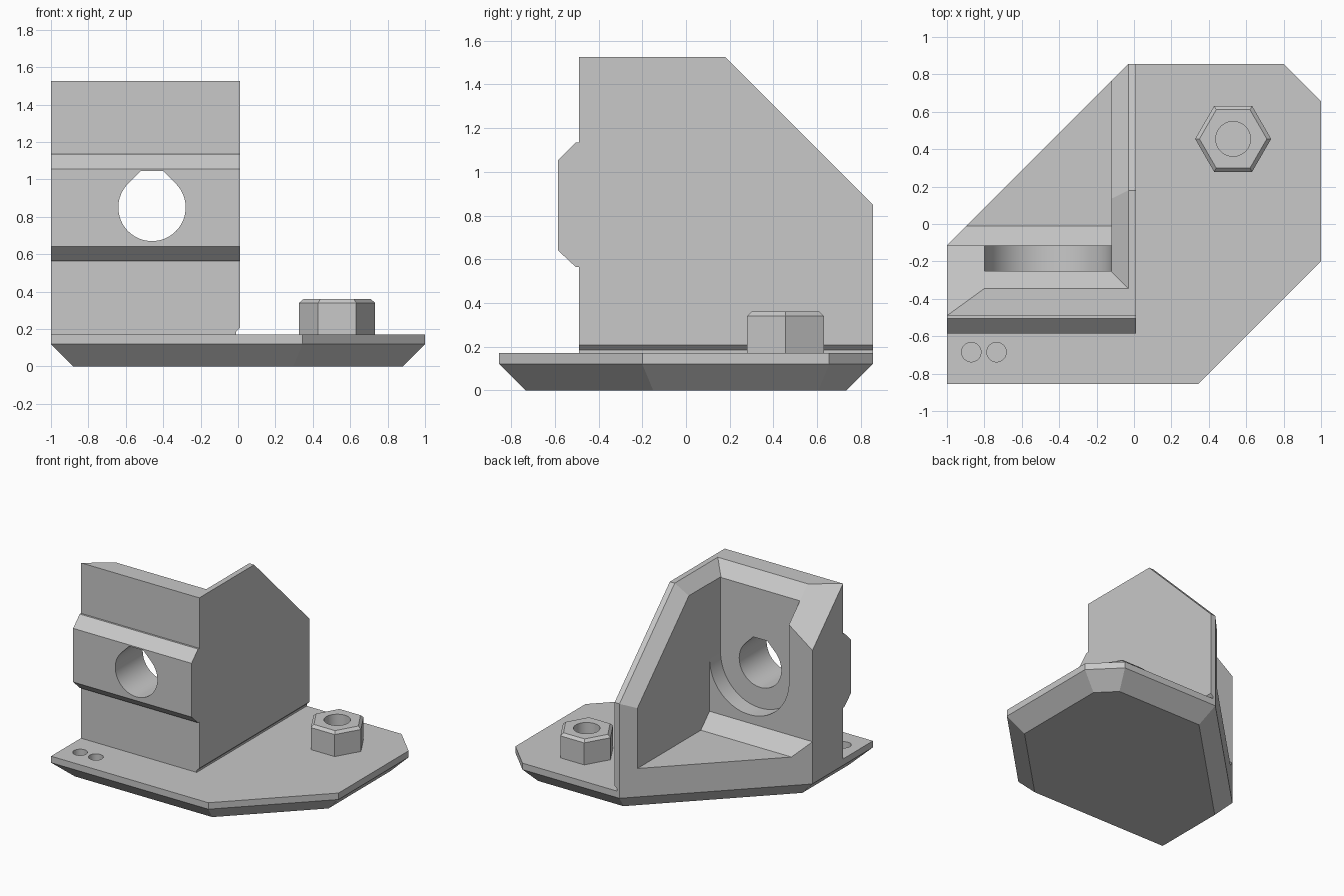
import bpy, bmesh, math
from mathutils import Vector

cube = bpy.data.objects.get("Cube")
if cube:
    bpy.data.objects.remove(cube, do_unlink=True)

SHADE = (0.58, 0.58, 0.58, 1)
gray = bpy.data.materials.new("plain_gray")
gray.use_nodes = True
gray.diffuse_color = SHADE
gray.node_tree.nodes["Principled BSDF"].inputs["Base Color"].default_value = SHADE


def finish(name, bm):
    bmesh.ops.recalc_face_normals(bm, faces=bm.faces)
    mesh = bpy.data.meshes.new(name)
    bm.to_mesh(mesh)
    bm.free()
    mesh.materials.append(gray)
    ob = bpy.data.objects.new(name, mesh)
    bpy.context.collection.objects.link(ob)
    return ob


def slice_off(bm, point, normal):
    """Remove everything on the normal's side of a plane and cap the cut."""
    geom = bm.verts[:] + bm.edges[:] + bm.faces[:]
    cut = bmesh.ops.bisect_plane(bm, geom=geom, dist=1e-5, plane_co=point,
                                 plane_no=Vector(normal).normalized(), clear_outer=True)
    edges = [e for e in cut["geom_cut"] if isinstance(e, bmesh.types.BMEdge) and e.is_boundary]
    if edges:
        bmesh.ops.contextual_create(bm, geom=edges)


def convex(name, planes):
    """Solid bounded by planes given as (point, outward normal)."""
    bm = bmesh.new()
    bmesh.ops.create_cube(bm, size=6)
    for point, normal in planes:
        slice_off(bm, point, normal)
    return finish(name, bm)


def prism(name, profile, axis, start, end, cuts=()):
    """Extrude a 2D profile along x, y or z, then trim it with planes."""
    def place(p, d):
        return {"x": (d, p[0], p[1]), "y": (p[0], d, p[1]), "z": (p[0], p[1], d)}[axis]
    bm = bmesh.new()
    face = bm.faces.new([bm.verts.new(place(p, start)) for p in profile])
    ext = bmesh.ops.extrude_face_region(bm, geom=[face])
    move = Vector(place((0, 0), end - start))
    bmesh.ops.translate(bm, vec=move, verts=[v for v in ext["geom"] if isinstance(v, bmesh.types.BMVert)])
    for point, normal in cuts:
        slice_off(bm, point, normal)
    return finish(name, bm)


def arc(cx, cy, r, a, b, n):
    return [(cx + r * math.cos(math.radians(a + (b - a) * i / n)),
             cy + r * math.sin(math.radians(a + (b - a) * i / n))) for i in range(n + 1)]


def subtract(target, *cutters):
    for c in cutters:
        bpy.context.view_layer.objects.active = target
        mod = target.modifiers.new("cut", 'BOOLEAN')
        mod.operation, mod.solver, mod.object = 'DIFFERENCE', 'EXACT', c
        bpy.ops.object.modifier_apply(modifier=mod.name)
        bpy.data.objects.remove(c, do_unlink=True)


def round_hole(x, y, r, bottom, top):
    return prism("hole_cutter", arc(x, y, r, 0, 360, 48)[:-1], "z", bottom, top)


# Base plate with chamfered underside
TOP, RIM = 0.17, 0.12
outline = [(-1, -.855), (.345, -.855), (1, -.2), (1, .655), (.8, .855), (-.03, .855), (-1, -.115)]
planes = [((0, 0, 0), (0, 0, -1)), ((0, 0, TOP), (0, 0, 1))]
for (ax, ay), (bx, by) in zip(outline, outline[1:] + outline[:1]):
    n = Vector((by - ay, ax - bx, 0)).normalized()
    planes += [((ax, ay, RIM), n), ((ax, ay, RIM), n + Vector((0, 0, -1)))]
base = convex("base_plate", planes)
subtract(base, round_hole(-.87, -.685, .052, .11, .3), round_hole(-.735, -.685, .052, .11, .3),
         round_hole(.53, .455, .093, .08, .5))

# Upright block with front rib, trimmed along the back diagonal and the left corner
side = [(-.49, TOP), (.855, TOP), (.855, .85), (.18, 1.525), (-.49, 1.525), (-.49, 1.135),
        (-.505, 1.135), (-.585, 1.055), (-.585, .64), (-.505, .565), (-.49, .565)]
bracket = prism("corner_bracket", side, "x", -1, .012,
                [((-1, -.115, 0), (-1, 1, 0)), ((-1, -.49, 1.525), (-.725, 1, 1))])

# Pocket with ramped floor, washer seat, and keyed through hole
CX, CZ, SEAT = -.46, .85, .339
pocket = prism("pocket_cutter", [(-.116, .446), (-.01, .34), (2, .34), (2, 2), (-.116, 2)], "x", -2, -.12)
seat = prism("seat_cutter", arc(CX, CZ, SEAT, 180, 360, 40) + [(CX + SEAT, 2.1), (CX - SEAT, 2.1)],
             "y", -.25, .2)
bore = prism("bore_cutter", arc(CX, CZ, .18, 135, 405, 48) + [(CX + .06, 1.045), (CX - .06, 1.045)],
             "y", -1, .3)

# Chamfers along the inner top rims
top_rim = convex("top_rim_cutter", [((0, -.345, 1.525), (0, -1, -1)), ((-.03, 0, 1.525), (1, 0, -1))])
slope_rim = convex("slope_rim_cutter", [((0, .05, 0), (0, -1, 0)), ((-.03, .18, 1.525), (1.49, -1, -1))])

# Undercut at the foot of the side wall
foot = prism("foot_cutter", [(.03, .225), (-.01, .185), (-.01, .1), (.1, .1), (.1, .225)], "y", -2, 2)
subtract(bracket, pocket, seat, bore, top_rim, slope_rim, foot)

# Hex nut with chamfered top
center = Vector((.53, .455, 0))
planes = [((0, 0, TOP), (0, 0, -1)), ((0, 0, .36), (0, 0, 1))]
for i in range(6):
    a = math.radians(30 + 60 * i)
    n = Vector((math.cos(a), math.sin(a), 0))
    p = center + n * .176 + Vector((0, 0, .34))
    planes += [(p, n), (p, n + Vector((0, 0, 1)))]
nut = convex("hex_nut", planes)
subtract(nut, round_hole(.53, .455, .093, 0, 1))

# Smooth the bores, keep the edges sharp
for ob in (base, bracket, nut):
    bpy.ops.object.select_all(action='DESELECT')
    ob.select_set(True)
    bpy.context.view_layer.objects.active = ob
    bpy.ops.object.shade_smooth_by_angle(angle=math.radians(20))
